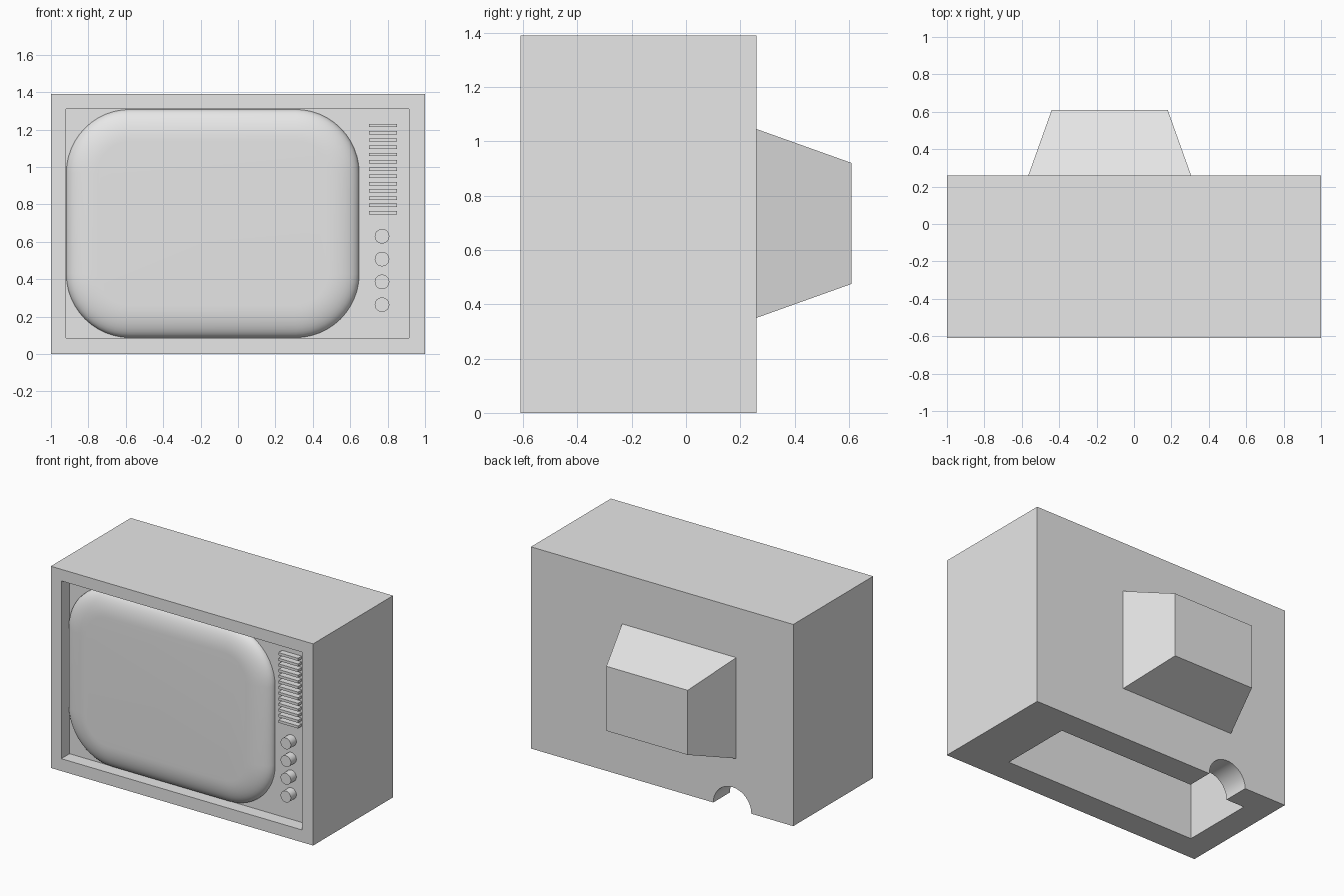
import bpy, bmesh
from math import cos, sin, pi, radians
from mathutils import Matrix

if "Cube" in bpy.data.objects:
    bpy.data.objects.remove(bpy.data.objects["Cube"], do_unlink=True)

grey = bpy.data.materials.new("plain grey")
grey.use_nodes = True
grey.diffuse_color = (0.8, 0.8, 0.8, 1)
grey.node_tree.nodes["Principled BSDF"].inputs["Base Color"].default_value = (0.8, 0.8, 0.8, 1)

FLOOR = -0.52   # y of the recessed front panel
BACK = 0.26     # y of the cabinet back


def finish(name, bm):
    bmesh.ops.recalc_face_normals(bm, faces=bm.faces)
    mesh = bpy.data.meshes.new(name)
    bm.to_mesh(mesh)
    bm.free()
    mesh.materials.append(grey)
    obj = bpy.data.objects.new(name, mesh)
    bpy.context.collection.objects.link(obj)
    return obj


def activate(obj):
    bpy.ops.object.select_all(action='DESELECT')
    obj.select_set(True)
    bpy.context.view_layer.objects.active = obj


def smooth(obj, degrees):
    activate(obj)
    bpy.ops.object.shade_smooth_by_angle(angle=radians(degrees))


def box(name, x, y, z):
    bm = bmesh.new()
    bmesh.ops.create_cube(bm, size=1)
    for v in bm.verts:
        v.co = [lo + (c + 0.5) * (hi - lo) for c, (lo, hi) in zip(v.co, (x, y, z))]
    return finish(name, bm)


def rod(name, x, z, radius, y0, y1, sides=32):
    bm = bmesh.new()
    bmesh.ops.create_cone(bm, cap_ends=True, segments=sides, radius1=radius,
                          radius2=radius, depth=abs(y1 - y0))
    place = Matrix.Translation((x, (y0 + y1) / 2, z)) @ Matrix.Rotation(pi / 2, 4, 'X')
    bm.transform(place)
    return finish(name, bm)


def cut(target, cutter):
    mod = target.modifiers.new("cut", 'BOOLEAN')
    mod.operation = 'DIFFERENCE'
    mod.solver = 'EXACT'
    mod.object = cutter
    activate(target)
    bpy.ops.object.modifier_apply(modifier=mod.name)
    bpy.data.objects.remove(cutter, do_unlink=True)


# Cabinet with front recess, hollow underside and cable notch
cabinet = box("cabinet", (-1, 1), (-0.61, BACK), (0, 1.39))
cut(cabinet, box("recess_cutter", (-0.92, 0.915), (-0.8, FLOOR), (0.085, 1.31)))
cut(cabinet, box("hollow_cutter", (-0.82, 0.65), (-0.43, 0.08), (-0.2, 1.21)))
cut(cabinet, rod("notch_cutter", -0.535, 0, 0.145, 0, 0.5, 48))
smooth(cabinet, 30)


# Tapered housing on the back
bm = bmesh.new()
rings = []
for y, x0, x1, z0, z1 in ((BACK, -0.565, 0.305, 0.35, 1.045),
                          (0.61, -0.44, 0.18, 0.475, 0.92)):
    rings.append([bm.verts.new((x, y, z)) for x, z in
                  ((x0, z0), (x1, z0), (x1, z1), (x0, z1))])
for i in range(4):
    j = (i + 1) % 4
    bm.faces.new((rings[0][i], rings[0][j], rings[1][j], rings[1][i]))
bm.faces.new(rings[1])
bm.faces.new(rings[0])
finish("tube_housing", bm)


# Bulging screen: rounded rectangles that shrink as they rise
def screen_ring(bm, inset, y, corner=0.34, steps=12):
    cx, cz, hw, hh = -0.135, 0.698, 0.783, 0.61
    r = corner - inset
    verts = []
    for k, (sx, sz) in enumerate(((1, 1), (-1, 1), (-1, -1), (1, -1))):
        for i in range(steps + 1):
            a = (k + i / steps) * pi / 2
            verts.append(bm.verts.new((cx + sx * (hw - corner) + r * cos(a), y,
                                       cz + sz * (hh - corner) + r * sin(a))))
    return verts


bm = bmesh.new()
levels = 10
width, rise = 0.17, 0.075
rings = []
for i in range(levels + 1):
    a = i / levels * pi / 2
    rings.append(screen_ring(bm, width * (1 - cos(a)), FLOOR - rise * sin(a)))
for low, high in zip(rings, rings[1:]):
    for i in range(len(low)):
        j = (i + 1) % len(low)
        bm.faces.new((low[i], low[j], high[j], high[i]))
bm.faces.new(rings[-1])
bm.faces.new(rings[0])
smooth(finish("screen", bm), 40)

# Speaker slats
for i in range(13):
    z = 1.222 - i * 0.0388
    box(f"speaker_slat_{i + 1}", (0.70, 0.85), (FLOOR - 0.04, FLOOR), (z - 0.009, z + 0.009))

# Control knobs
for i in range(4):
    smooth(rod(f"knob_{i + 1}", 0.77, 0.63 - i * 0.122, 0.039, FLOOR - 0.06, FLOOR), 40)
